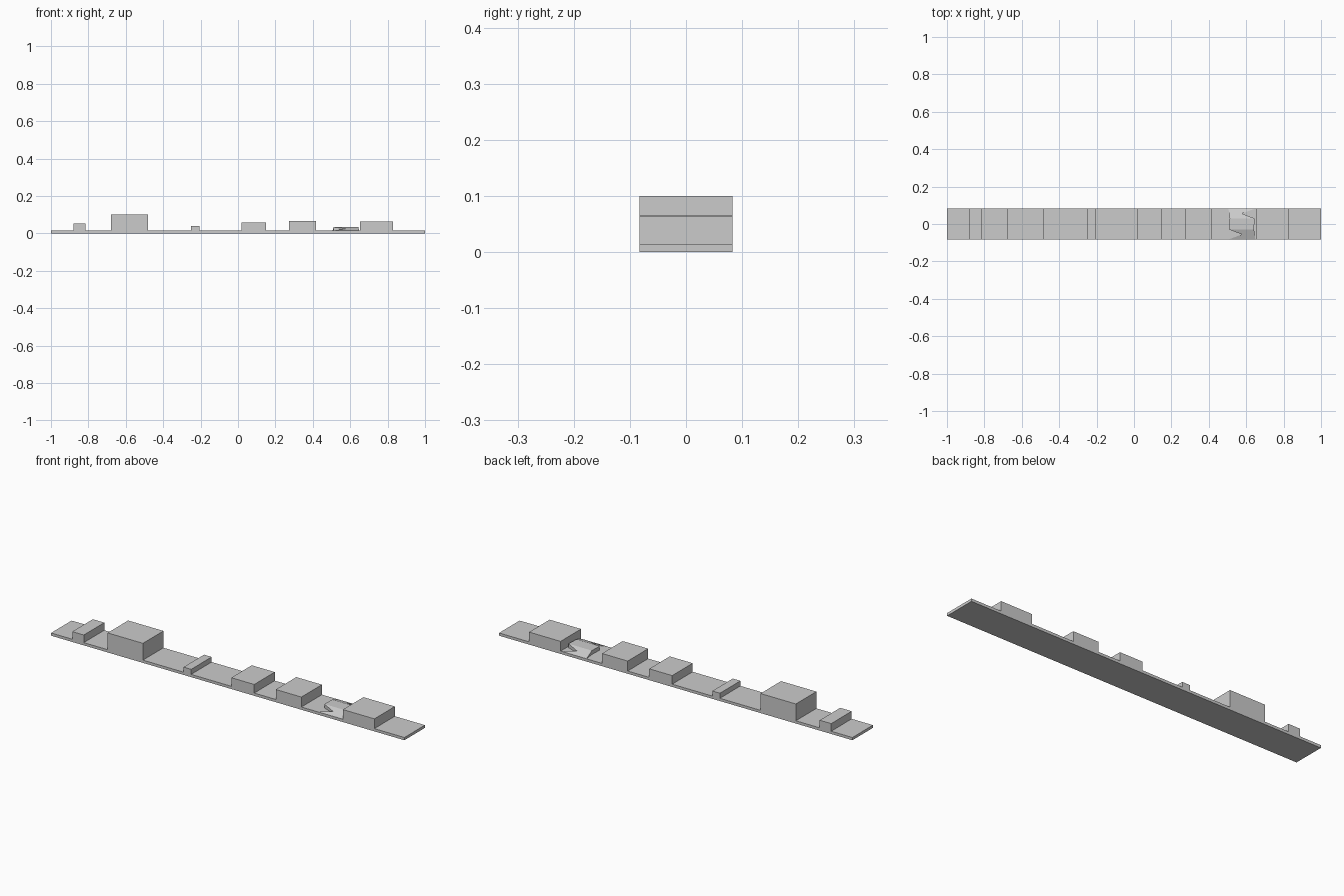
import bpy, bmesh

if "Cube" in bpy.data.objects:
    bpy.data.objects.remove(bpy.data.objects["Cube"])

HALF = 0.083   # half depth of the strip
BASE = 0.014   # thickness of the strip


def make_object(name, bm):
    bmesh.ops.recalc_face_normals(bm, faces=bm.faces)
    mesh = bpy.data.meshes.new(name)
    bm.to_mesh(mesh)
    bm.free()
    obj = bpy.data.objects.new(name, mesh)
    bpy.context.collection.objects.link(obj)
    return obj


# Strip with full-width blocks: one stepped side profile, extruded in y
blocks = [(-0.88, -0.815, 0.053), (-0.68, -0.48, 0.1), (-0.25, -0.207, 0.04),
          (0.02, 0.15, 0.058), (0.272, 0.417, 0.065), (0.652, 0.83, 0.064)]
profile = [(-1, 0), (-1, BASE)]
for x0, x1, top in blocks:
    profile += [(x0, BASE), (x0, top), (x1, top), (x1, BASE)]
profile += [(1, BASE), (1, 0)]

bm = bmesh.new()
face = bm.faces.new([bm.verts.new((x, -HALF, z)) for x, z in profile])
new = bmesh.ops.extrude_face_region(bm, geom=[face])["geom"]
bmesh.ops.translate(bm, vec=(0, 2 * HALF, 0),
                    verts=[v for v in new if isinstance(v, bmesh.types.BMVert)])
make_object("stepped_strip", bm)

# Low notched mound: flat crown with a ramp at front and back,
# point-symmetric about its centre
CX, TOP, CROWN = 0.577, 0.034, 0.03


def ramp_z(y):
    t = (HALF - abs(y)) / (HALF - CROWN)
    return BASE + 0.0005 + (TOP - BASE - 0.0005) * min(t, 1)


half_outline = [(-0.072, -0.083), (0.072, -0.083), (0.065, -0.03)]
half_notch = [(-0.067, -0.03), (0.0, -0.056)]
bm = bmesh.new()
for s in (1, -1):
    ring = [bm.verts.new((CX + s * x, s * y, ramp_z(y)))
            for x, y in half_outline + half_notch]
    bm.faces.new(ring)
    # skirt walls down into the strip, on every side but the crown edge
    n = len(ring)
    for i in range(n):
        if i == 2:
            continue
        a, b = ring[i], ring[(i + 1) % n]
        low = [bm.verts.new((v.co.x, v.co.y, BASE)) for v in (b, a)]
        bm.faces.new([a, b] + low)
    if s == 1:
        front = ring
# crown between the two ramps and its end walls
back = ring
bm.faces.new([front[3], front[2], back[3], back[2]])
for a, b in ((front[2], back[3]), (back[2], front[3])):
    low = [bm.verts.new((v.co.x, v.co.y, BASE)) for v in (b, a)]
    bm.faces.new([a, b] + low)
bmesh.ops.remove_doubles(bm, verts=bm.verts, dist=0.0001)
make_object("notched_mound", bm)
